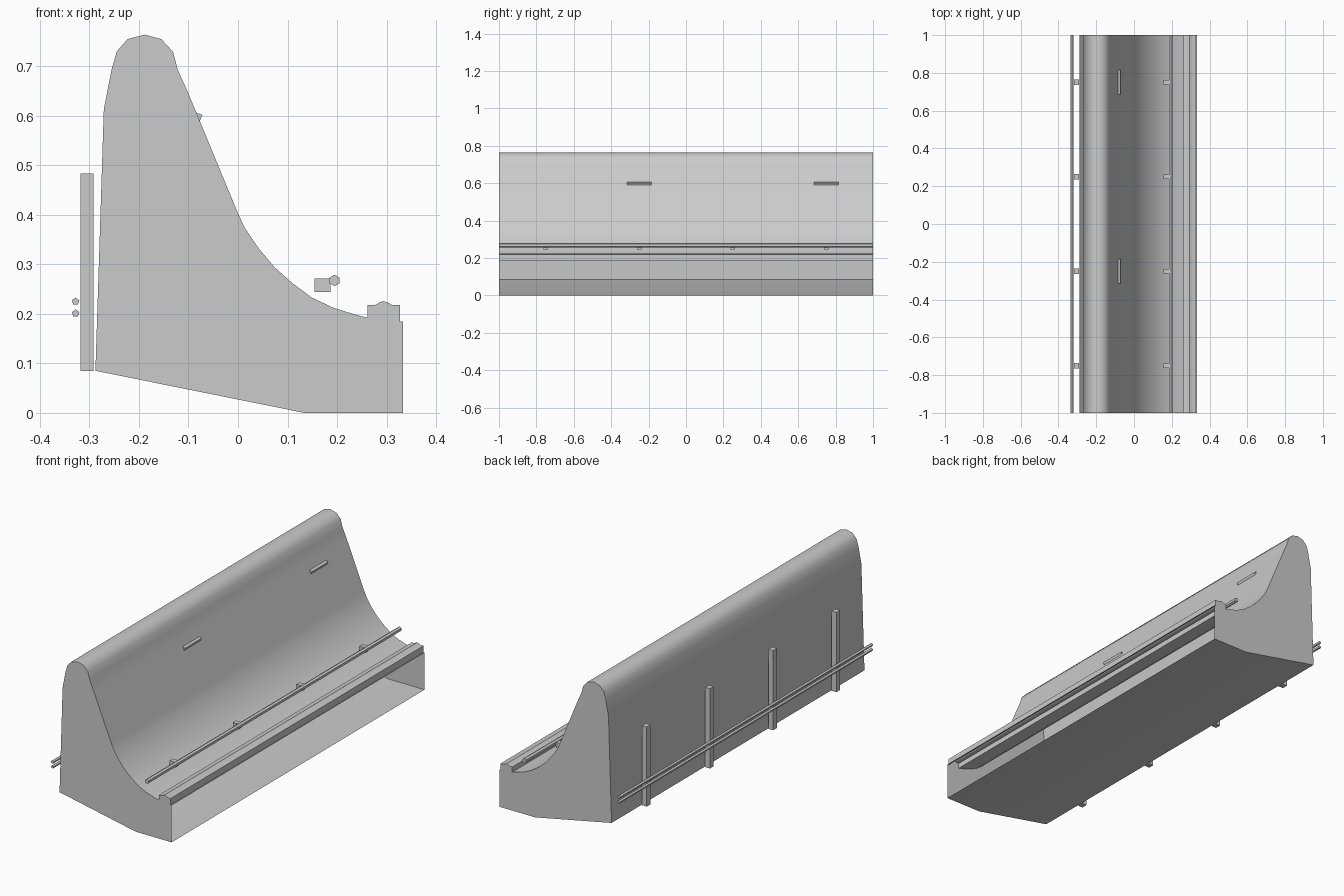
import bpy, bmesh, math
from mathutils import Vector

if "Cube" in bpy.data.objects:
    bpy.data.objects.remove(bpy.data.objects["Cube"])

grey = bpy.data.materials.new("concrete_grey")
grey.diffuse_color = (0.6, 0.6, 0.6, 1)
grey.use_nodes = True
grey.node_tree.nodes["Principled BSDF"].inputs["Base Color"].default_value = grey.diffuse_color


def extrude_profile(name, pts, y0, y1, closed=True, smooth=None):
    """Sweep a clockwise (x, z) profile along y, with end caps."""
    bm = bmesh.new()
    a = [bm.verts.new((x, y0, z)) for x, z in pts]
    b = [bm.verts.new((x, y1, z)) for x, z in pts]
    n = len(pts)
    for i in range(n if closed else n - 1):
        j = (i + 1) % n
        bm.faces.new((a[i], a[j], b[j], b[i]))
    bm.faces.new(a[::-1])
    bm.faces.new(b)
    me = bpy.data.meshes.new(name)
    bm.to_mesh(me)
    bm.free()
    me.materials.append(grey)
    ob = bpy.data.objects.new(name, me)
    bpy.context.collection.objects.link(ob)
    if smooth:
        bpy.ops.object.select_all(action='DESELECT')
        ob.select_set(True)
        bpy.context.view_layer.objects.active = ob
        bpy.ops.object.shade_smooth_by_angle(angle=math.radians(smooth))
    return ob


def polygon(cx, cz, r, sides):
    return [(cx + r * math.sin(2 * math.pi * i / sides),
             cz + r * math.cos(2 * math.pi * i / sides)) for i in range(sides)]


def rect(cx, cz, w, h, tilt=0):
    c, s = math.cos(tilt), math.sin(tilt)
    corners = [(-w / 2, -h / 2), (-w / 2, h / 2), (w / 2, h / 2), (w / 2, -h / 2)]
    return [(cx + u * c - v * s, cz + u * s + v * c) for u, v in corners]


# Main curved shell: underside, back, rounded crest, curved face, lip.
# The profile stays open, as the low front side has no panel.
base = [(0.333, 0), (0.134, 0), (-0.288, 0.085)]
crest = [(-0.271, 0.613), (-0.255, 0.695), (-0.245, 0.73), (-0.223, 0.755),
         (-0.188, 0.764), (-0.155, 0.755), (-0.131, 0.729), (-0.122, 0.694)]
curve = [(-0.098, 0.64), (0, 0.403), (0.014, 0.373), (0.042, 0.332),
         (0.074, 0.294), (0.11, 0.262), (0.149, 0.233), (0.191, 0.213),
         (0.235, 0.199), (0.262, 0.192)]
lip = [(0.262, 0.218), (0.277, 0.218), (0.284, 0.222), (0.293, 0.226),
       (0.304, 0.222), (0.311, 0.218), (0.327, 0.218), (0.327, 0.185), (0.333, 0.185)]
extrude_profile("curved_shell", base + crest + curve + lip, -1, 1, closed=False, smooth=40)

# Long rails
extrude_profile("front_rail", polygon(0.195, 0.2675, 0.0115, 6), -1, 1)
extrude_profile("back_rail_upper", polygon(-0.328, 0.225, 0.008, 5), -1, 1)
extrude_profile("back_rail_lower", polygon(-0.328, 0.201, 0.008, 5), -1, 1)

# Rail brackets and back posts
for y in (-0.75, -0.25, 0.25, 0.75):
    extrude_profile("rail_bracket", rect(0.171, 0.2575, 0.032, 0.027), y - 0.0125, y + 0.0125)
    extrude_profile("back_post", rect(-0.305, 0.2845, 0.026, 0.399), y - 0.015, y + 0.015)

# Small tilted ledges on the curved face
for y in (-0.25, 0.75):
    extrude_profile("face_ledge", rect(-0.0815, 0.597, 0.014, 0.016, math.radians(-23)),
                    y - 0.065, y + 0.065)
